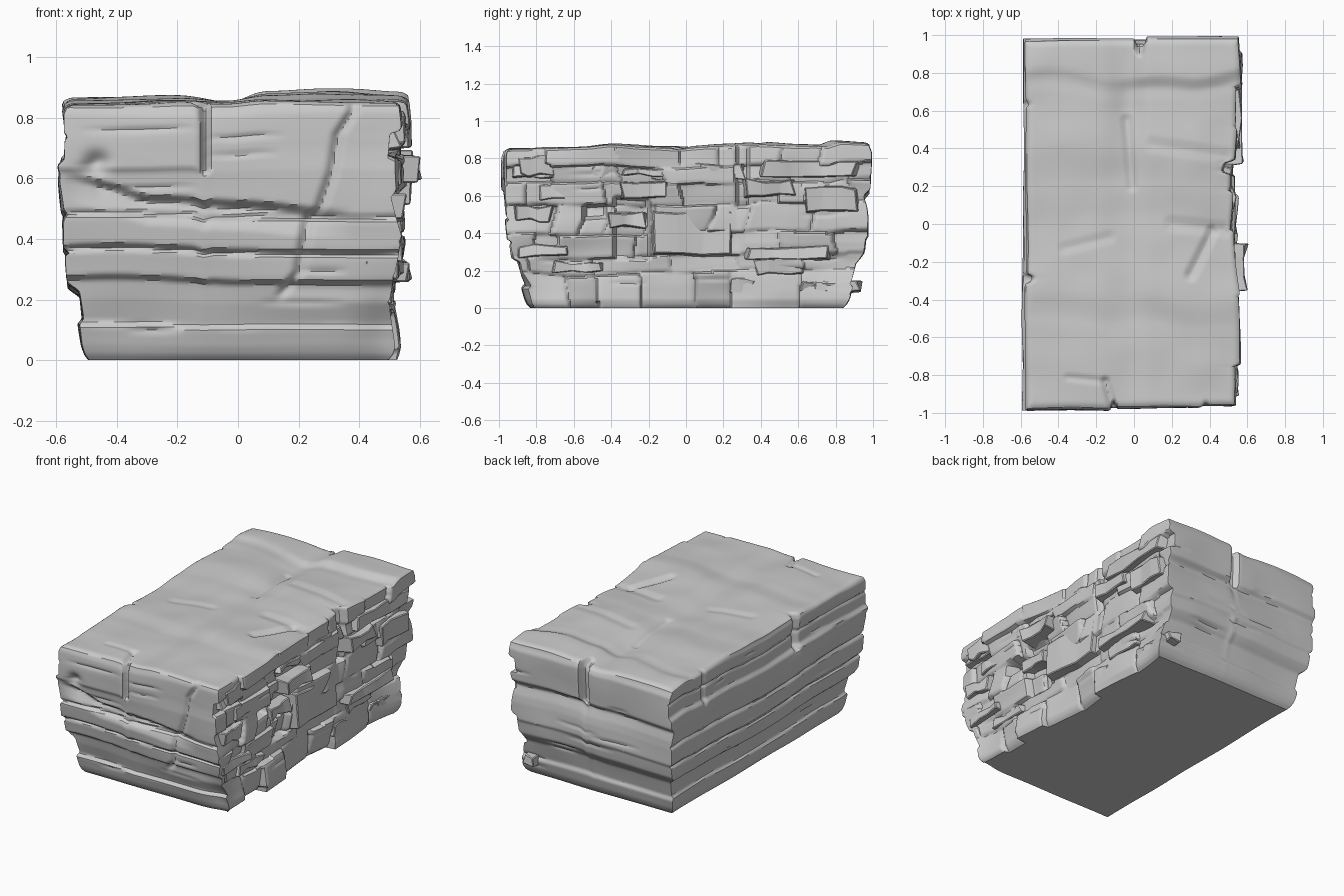
import bpy, bmesh, math, random
from mathutils import Vector, noise

if "Cube" in bpy.data.objects:
    bpy.data.objects.remove(bpy.data.objects["Cube"])

random.seed(11)
X, Y, Z = 0.56, 0.96, 0.87          # nominal half width, half length, height
NX, NY, NZ = 116, 196, 92           # surface grid


def interp(pts, t, smooth=False):
    if t <= pts[0][0]:
        return pts[0][1]
    for (a, va), (b, vb) in zip(pts, pts[1:]):
        if t <= b:
            f = (t - a) / (b - a)
            return va + (vb - va) * (f * f * (3 - 2 * f) if smooth else f)
    return pts[-1][1]


def step(t, w=0.014):
    return min(1, max(0, t / w + 0.5))


def rect(a, b, a0, a1, b0, b1):
    return step(a - a0) * step(a1 - a) * step(b - b0) * step(b1 - b)


def groove(d, w):
    return max(0, 1 - abs(d) / w)


def bump(a, b, a0, b0, r):
    return math.exp(-((a - a0) ** 2 + (b - b0) ** 2) / (r * r))


def n(a, b, c):
    return noise.noise(Vector((a + .31, b + .47, c + .37)))


# Layer profiles: (height, outward offset) for three sides
FRONT = [(0, -.135), (.02, -.115), (.05, -.1), (.11, -.08), (.125, -.1), (.2, -.075),
         (.265, -.06), (.28, -.03), (.36, -.015), (.37, -.03), (.385, .0), (.48, .012),
         (.49, -.01), (.505, .006), (.6, .015), (.65, .02), (.75, .018), (.84, .012), (.87, .002)]
BACK = [(0, -.125), (.02, -.105), (.05, -.09), (.11, -.075), (.13, -.085), (.24, -.055),
        (.27, -.03), (.3, -.01), (.38, .0), (.39, .01), (.5, .01), (.55, .005), (.61, -.01),
        (.64, .015), (.84, .02), (.87, .008)]
LEFT = [(0, -.07), (.02, -.055), (.05, -.045), (.12, -.035), (.13, -.05), (.23, -.04), (.26, .0),
        (.35, .005), (.36, -.01), (.38, .012), (.48, .015), (.495, .0), (.51, .015),
        (.61, .028), (.67, .025), (.69, .005), (.76, .006), (.77, -.005), (.785, .01), (.85, .015), (.87, .005)]

# Short hairline cracks along the beds
CRACKS = {}
for side, half in (("front", X), ("back", X), ("left", Y), ("right", Y)):
    CRACKS[side] = [(random.uniform(-half, half * .7), random.uniform(.15, .4),
                     random.uniform(.08, .82)) for _ in range(10)]


def hairlines(side, s, z):
    o = 0
    for s0, length, zc in CRACKS[side]:
        if s0 < s < s0 + length:
            f = (s - s0) / length
            o -= .035 * f * (1 - f) * groove(z - zc, .012)
    return o


def bedded(side, prof, s, z, seed):
    zw = z + .022 * n(s * 2, z * 1.5, seed) * min(1, z * 8)
    return interp(prof, zw) + .012 * n(s * 2.5, z * 5, seed + 9) + hairlines(side, s, z)


OVERHANG = [(-.56, .64), (-.45, .61), (-.3, .555), (0, .535), (.27, .505), (.5, .5)]
FAULT = [(.22, .14), (.3, .2), (.48, .23), (.52, .27), (.64, .31), (.77, .33), (.85, .38)]


def front(x, z):
    o = bedded("front", FRONT, x, z, 3)
    d = interp(OVERHANG, x) - z
    o -= .04 * step(d, .028) * max(0, 1 - max(d, 0) / .09) * step(.28 - x, .2) * step(x + .5, .1)
    o += .01 * rect(x, z, -.7, -.12, .655, 1) - .03 * rect(x, z, -.12, -.095, .655, 1)
    dx = x - interp(FAULT, z)
    o -= step(z - .22, .04) * (.018 * groove(dx, .026) + .01 * step(dx, .03))
    o -= .035 * bump(x, z, .52, .1, .12)
    return o - .035 * bump(x, z, -.46, .68, .035)


def back(x, z):
    o = bedded("back", BACK, x, z, 21)
    return o + .012 * rect(x, z, .06, 1, .63, 1) - .04 * rect(x, z, .01, .06, .63, 1)


def left(y, z):
    o = bedded("left", LEFT, y, z, 40)
    o += .006 * rect(y, z, -2, -.3, .65, 1) - .03 * rect(y, z, -.31, -.27, .65, 1)
    return o - .012 * rect(y, z, .62, .65, .66, 1)


# Broken right side: courses of tilted blocks
LEVELS = [0, .19, .28, .40, .56, .68, .77, 1]
DEPTH = [-.06, -.075, -.045, -.04, -.045, -.045, -.03]
COURSES = []
for depth in DEPTH:
    y, course = -1.15, []
    while y < 1.15:
        w = random.uniform(.14, .45)
        course.append((y, y + w, depth + random.uniform(-.022, .022), random.uniform(-.1, .1),
                       random.uniform(-.2, .2), random.uniform(0, .018)))
        y += w
    COURSES.append(course)


def right(y, z):
    zw = min(.99, max(0, z + .045 * n(y * 2.2, z, 60) * min(1, z * 6)))
    k = max(i for i, lv in enumerate(LEVELS[:-1]) if zw >= lv)
    yw = y + .07 * n(y, z * 4, 70)
    o = 0
    for y0, y1, off, ty, tz, joint in COURSES[k]:
        if y0 <= yw < y1:
            o = off + ty * (yw - (y0 + y1) / 2) + tz * (zw - (LEVELS[k] + LEVELS[k + 1]) / 2)
            o -= joint * groove(min(yw - y0, y1 - yw, zw - LEVELS[k]), .016)
    o += .02 * n(y * 3, z * 5, 80) + hairlines("right", y, z)
    o += .018 * step(y - .3, .05) * step(z - .3, .1)
    o -= .05 * rect(y, z, -.38, -.2, .27, .6) + .05 * rect(y, z, .27, .33, .55, 1)
    o -= .05 * rect(y, z, -.55, -.43, .49, .56) + .02 * step(.02 - z, .05)
    return min(.03, max(-.13, o))


# Weathered top
LONG = [(-1, .848), (-.5, .853), (-.35, .865), (0, .852), (.2, .86), (.4, .872), (.65, .865),
        (.72, .862), (.8, .884), (1, .874)]
CROSS = [(-.6, -.012), (-.2, .002), (-.04, -.012), (.1, .008), (.3, .014), (.56, .002)]
CUTS = [((.3, -.27), (.42, -.04), .018, .04), ((-.37, -.13), (-.13, -.07), .007, .04),
        ((-.35, -.81), (-.15, -.83), .008, .025), ((-.15, -.83), (-.11, -.97), .018, .03),
        ((-.04, .55), (-.01, .2), .012, .035), ((.03, .93), (.03, .97), .025, .03),
        ((.1, .42), (.5, .36), .008, .05), ((.2, .0), (.5, -.03), .01, .05)]


def top(x, y):
    yw = y + .1 * n(x * 2.5, y, 95)
    t = interp(LONG, yw, True) + interp(CROSS, x, True) * (.6 + .4 * step(y, .4))
    t -= .012 * step(yw - .76, .06) * step(-.02 - x, .15)
    t += .009 * n(x * 2.5, y * 2.5, 90) + .005 * n(x * 6, y * 6, 92)
    t -= .02 * bump(x, y * .3, -.03, .18, .08)
    for a, b, depth, w in CUTS:
        a, b, p = Vector(a), Vector(b), Vector((x, y))
        f = min(1, max(0, (p - a).dot(b - a) / (b - a).length_squared))
        t -= depth * groove((p - a - (b - a) * f).length, w)
    d = min(X - abs(x), Y - abs(y))
    return min(.9, t - 12 * max(0, .03 - d) ** 2)


def fade(d):
    return max(0, 1 - d / .25) ** 2


def place(i, j, k):
    x, y, z = X * (2 * i / NX - 1), Y * (2 * j / NY - 1), Z * k / NZ
    dx = dy = 0
    if X - x < .25:
        dx += fade(X - x) * right(y, z)
    if X + x < .25:
        dx -= fade(X + x) * left(y, z)
    if Y - y < .25:
        dy += fade(Y - y) * back(x, z)
    if Y + y < .25:
        dy -= fade(Y + y) * front(x, z)
    return Vector((x + dx, min(1, max(-1, y + dy)), z / Z * top(x, y)))


def finish(obj, angle):
    bpy.ops.object.select_all(action='DESELECT')
    obj.select_set(True)
    bpy.context.view_layer.objects.active = obj
    bpy.ops.object.shade_smooth_by_angle(angle=math.radians(angle))


# Main block: four sides, a top and one flat base face
coords, index, faces = [], {}, []


def vert(i, j, k):
    if (i, j, k) not in index:
        index[i, j, k] = len(coords)
        coords.append(place(i, j, k))
    return index[i, j, k]


def sheet(na, nb, fn):
    for a in range(na):
        for b in range(nb):
            faces.append([vert(*fn(a + p, b + q)) for p, q in ((0, 0), (1, 0), (1, 1), (0, 1))])


for end in (0, 1):
    sheet(NX, NZ, lambda a, b: (a, end * NY, b))
    sheet(NY, NZ, lambda a, b: (end * NX, a, b))
sheet(NX, NY, lambda a, b: (a, b, NZ))
rim = ([(i, 0, 0) for i in range(NX)] + [(NX, j, 0) for j in range(NY)] +
       [(i, NY, 0) for i in range(NX, 0, -1)] + [(0, j, 0) for j in range(NY, 0, -1)])
faces.append([vert(*r) for r in rim])

mesh = bpy.data.meshes.new("rock_block")
mesh.from_pydata(coords, [], faces)
bm = bmesh.new()
bm.from_mesh(mesh)
bmesh.ops.smooth_vert(bm, verts=[v for v in bm.verts if v.co.z > .001], factor=.3,
                      use_axis_x=True, use_axis_y=True, use_axis_z=True)
bmesh.ops.recalc_face_normals(bm, faces=bm.faces)
bm.to_mesh(mesh)
bm.free()
rock = bpy.data.objects.new("rock_block", mesh)
bpy.context.collection.objects.link(rock)
finish(rock, 36)

# Chipped slabs jutting from the right side: y0, y1, z0, z1, outer x
SLABS = [(-.36, -.1, .58, .68, .61), (.3, .6, .59, .69, .595), (.62, .95, .5, .65, .585),
         (-.2, .26, .27, .53, .55), (-.92, -.7, .46, .55, .565), (.3, .78, .26, .33, .58),
         (-.93, -.62, .27, .34, .55), (.36, .94, .7, .8, .58), (-.9, -.7, .7, .82, .565)]
for s in range(14):                  # smaller low chips
    yc, zc = -.85 + 1.7 * (s + random.random()) / 14, random.choice((.12, .22, .36, .47, .62, .73))
    wy, wz = random.uniform(.06, .16), random.uniform(.025, .05)
    SLABS.append((yc - wy, yc + wy, zc - wz, zc + wz, .52 if zc < .3 else .545))
for s, (y0, y1, z0, z1, xo) in enumerate(SLABS):
    bm = bmesh.new()
    bmesh.ops.create_cube(bm, size=1)
    bmesh.ops.subdivide_edges(bm, edges=[e for e in bm.edges if abs(e.verts[0].co.y - e.verts[1].co.y) > .5],
                              cuts=2)
    for v in bm.verts:
        outer = v.co.x > 0
        shrink = .85 if outer else 1
        v.co = Vector((xo - random.uniform(0, .035) if outer else .42,
                       (y0 + y1) / 2 + v.co.y * (y1 - y0) * shrink + random.uniform(-.02, .02),
                       (z0 + z1) / 2 + v.co.z * (z1 - z0) * shrink + random.uniform(-.012, .012)))
    bmesh.ops.bevel(bm, geom=bm.edges[:], offset=.005, segments=1, affect='EDGES')
    mesh = bpy.data.meshes.new("side_slab")
    bm.to_mesh(mesh)
    bm.free()
    slab = bpy.data.objects.new("side_slab_%d" % (s + 1), mesh)
    bpy.context.collection.objects.link(slab)
    finish(slab, 25)
